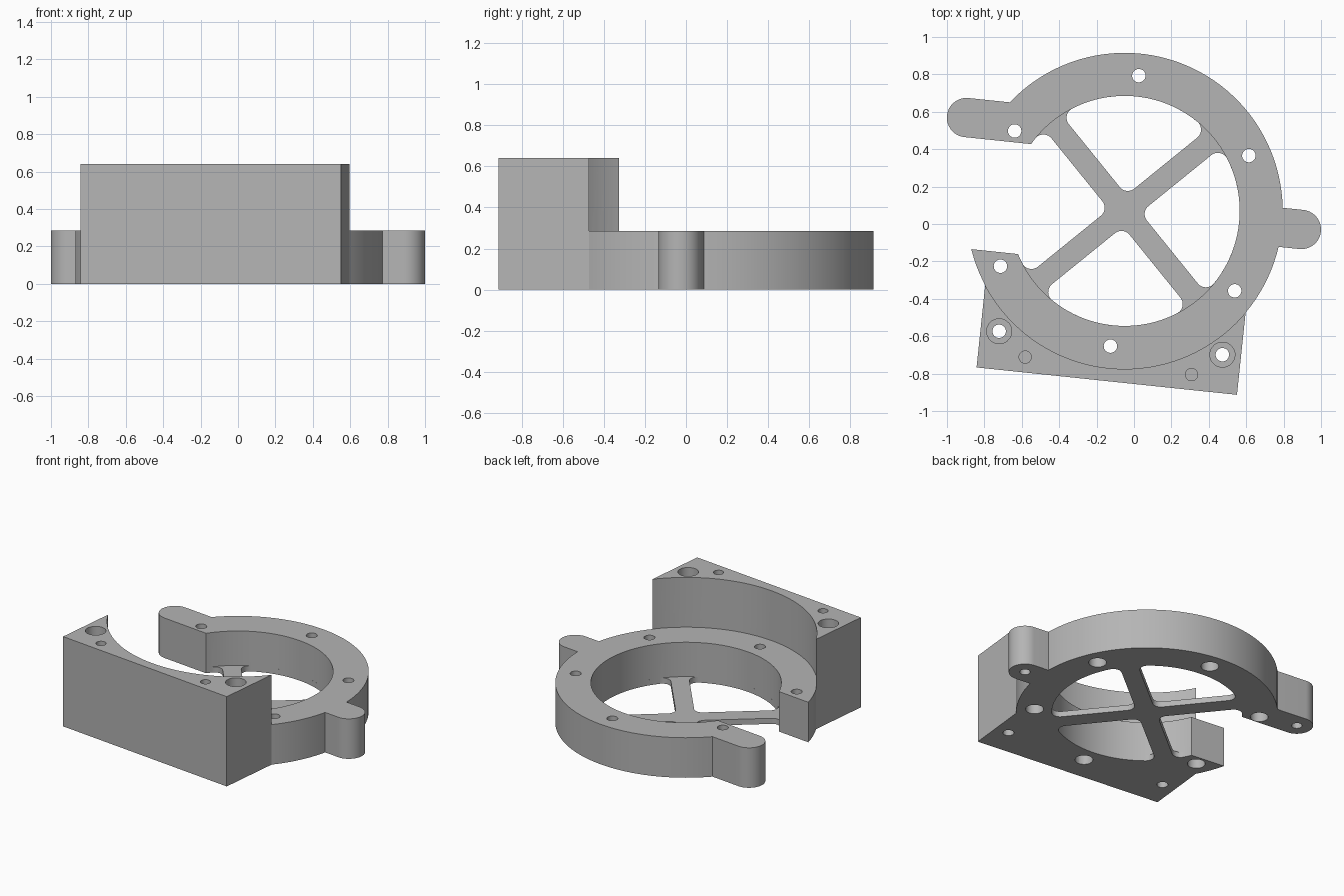
import bpy, bmesh
from math import sin, cos, asin, degrees, radians, hypot, atan2

cube = bpy.data.objects.get("Cube")
if cube:
    bpy.data.objects.remove(cube, do_unlink=True)

# Main dimensions, in the frame of the ring centre
R_OUT, R_IN, H = 0.845, 0.615, 0.285
BLOCK_H, BLOCK_X, BLOCK_Y = 0.64, 0.70, -0.915
GAP_LOW, GAP_HIGH = -0.289, 0.303
TAB_R = 0.105
LEFT_TAB, RIGHT_TAB = (-0.893, GAP_HIGH + TAB_R), (0.95, 0)
WEB_H, SPOKE_HALF, FILLET = 0.04, 0.06, 0.055

grey = bpy.data.materials.new("light_grey")
grey.use_nodes = True
colour = (0.46, 0.46, 0.46, 1)
grey.diffuse_color = colour
grey.node_tree.nodes["Principled BSDF"].inputs["Base Color"].default_value = colour


def arc(centre, r, a, b, step=3):
    """Points on an arc from angle a to b, in degrees."""
    n = max(2, round(abs(b - a) / step))
    angles = [radians(a + (b - a) * i / n) for i in range(n + 1)]
    return [(centre[0] + r * cos(t), centre[1] + r * sin(t)) for t in angles]


def prism(name, points, z0, z1):
    bm = bmesh.new()
    face = bm.faces.new([bm.verts.new((x, y, z0)) for x, y in points])
    top = bmesh.ops.extrude_face_region(bm, geom=[face])["geom"]
    verts = [g for g in top if isinstance(g, bmesh.types.BMVert)]
    bmesh.ops.translate(bm, verts=verts, vec=(0, 0, z1 - z0))
    bmesh.ops.recalc_face_normals(bm, faces=bm.faces)
    mesh = bpy.data.meshes.new(name)
    bm.to_mesh(mesh)
    bm.free()
    mesh.materials.append(grey)
    obj = bpy.data.objects.new(name, mesh)
    bpy.context.scene.collection.objects.link(obj)
    return obj


def disc(name, centre, r, z0, z1, step=15):
    return prism(name, arc(centre, r, 0, 360, step)[:-1], z0, z1)


def combine(target, other, operation):
    mod = target.modifiers.new(operation, "BOOLEAN")
    mod.operation, mod.solver, mod.object = operation, "EXACT", other
    bpy.context.view_layer.objects.active = target
    bpy.ops.object.modifier_apply(modifier=mod.name)
    bpy.data.objects.remove(other, do_unlink=True)


def rise(y, r):
    return degrees(asin(y / r))


# Open ring with two rounded tabs
O = (0, 0)
tab = rise(TAB_R, R_OUT)
outline = arc(O, R_OUT, -180 - rise(GAP_LOW, R_OUT), -tab)
outline += arc(RIGHT_TAB, TAB_R, -90, 90, 6)
outline += arc(O, R_OUT, tab, 180 - rise(GAP_HIGH + 2 * TAB_R, R_OUT))
outline += arc(LEFT_TAB, TAB_R, 90, 270, 6)
outline += arc(O, R_IN, 180 - rise(GAP_HIGH, R_IN), -180 - rise(GAP_LOW, R_IN))
body = prism("ring_mount", outline, 0, H)

# Tall block hollowed around the ring
r = R_OUT - 0.04
edge = degrees(atan2(-(r * r - BLOCK_X ** 2) ** 0.5, BLOCK_X))
block = prism("block", [(-BLOCK_X, BLOCK_Y), (BLOCK_X, BLOCK_Y)] + arc(O, r, edge, -180 - edge), 0, BLOCK_H)
combine(block, disc("block_hollow", O, R_OUT, H, 1, 3), "DIFFERENCE")
combine(body, block, "UNION")

# Thin four-spoke web with rounded pockets
web = disc("web", O, R_IN + 0.015, 0, WEB_H, 3)
inset, reach = SPOKE_HALF + FILLET, R_IN - FILLET
side = 45 - rise(inset, reach)
for quarter in range(4):
    turn = 90 * quarter

    def polar(d, a):
        return d * cos(radians(a + turn)), d * sin(radians(a + turn))

    pocket = arc(polar(hypot(inset, inset), 0), FILLET, turn + 135, turn + 225, 10)
    pocket += arc(polar(reach, -side), FILLET, turn - 135, turn - side, 10)
    pocket += arc(O, R_IN, turn - side, turn + side)[1:-1]
    pocket += arc(polar(reach, side), FILLET, turn + side, turn + 135, 10)
    combine(web, prism("pocket", pocket, -0.1, 0.2), "DIFFERENCE")
low, high = GAP_LOW - 0.003, GAP_HIGH + 0.003
gap = prism("gap", [(-1, low), (-0.45, low), (-0.45, high), (-1, high)], -0.1, 0.2)
combine(web, gap, "DIFFERENCE")
combine(body, web, "UNION")

# Ring screw holes, counterbored from below
for i in range(6):
    a = radians(30 + 60 * i)
    spot = (0.727 * cos(a), 0.727 * sin(a))
    combine(body, disc("screw_hole", spot, 0.036, -0.1, 1), "DIFFERENCE")
    combine(body, disc("screw_recess", spot, 0.058, -0.1, 0.12), "DIFFERENCE")

# Block bolt holes, counterbored from above, and blind pin holes
for s in (-1, 1):
    bolt = (s * 0.60, -0.71)
    combine(body, disc("bolt_hole", bolt, 0.036, -0.1, 1), "DIFFERENCE")
    combine(body, disc("bolt_recess", bolt, 0.067, 0.3, 1), "DIFFERENCE")
    combine(body, disc("pin_hole", (s * 0.447, -0.833), 0.033, 0.4, 1), "DIFFERENCE")

# Blind holes under the tabs
for spot in (LEFT_TAB, RIGHT_TAB):
    combine(body, disc("tab_hole", spot, 0.034, -0.1, 0.18), "DIFFERENCE")

# Place the whole mount with its slight turn
body.rotation_euler.z = radians(-6)
body.location = (-0.05, 0.07, 0)
bpy.ops.object.select_all(action="DESELECT")
body.select_set(True)
bpy.context.view_layer.objects.active = body
bpy.ops.object.shade_smooth_by_angle(angle=radians(30))
